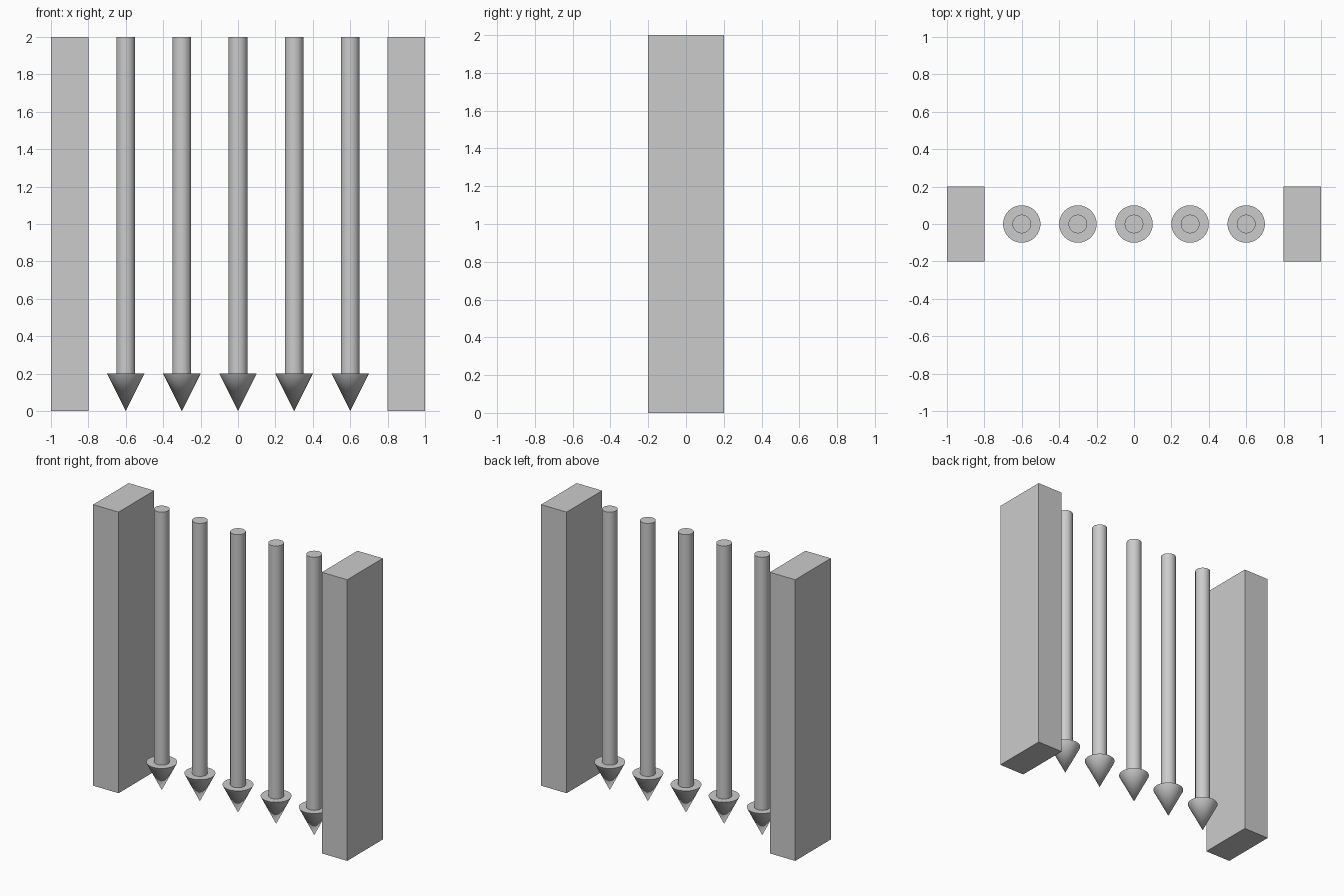
import bpy
import math

if "Cube" in bpy.data.objects:
    bpy.data.objects.remove(bpy.data.objects["Cube"])

SIDES = 32


def finish(name):
    obj = bpy.context.object
    obj.name = name
    obj.data.name = name
    return obj


def post(name, x):
    bpy.ops.mesh.primitive_cube_add(size=1, location=(x, 0, 1))
    obj = finish(name)
    obj.scale = (0.2, 0.4, 2.0)
    bpy.ops.object.transform_apply(location=False, rotation=False, scale=True)


def smooth():
    bpy.ops.object.shade_smooth_by_angle(angle=math.radians(30))


# Side posts of the gateway
post("left_post", -0.9)
post("right_post", 0.9)

# Row of round bars, each ending in a downward spike
for i in range(5):
    x = -0.6 + 0.3 * i
    bpy.ops.mesh.primitive_cylinder_add(
        vertices=SIDES, radius=0.05, depth=1.8, location=(x, 0, 1.1))
    finish(f"bar_{i + 1}")
    smooth()
    bpy.ops.mesh.primitive_cone_add(
        vertices=SIDES, radius1=0, radius2=0.1, depth=0.2, location=(x, 0, 0.1))
    finish(f"spike_{i + 1}")
    smooth()
